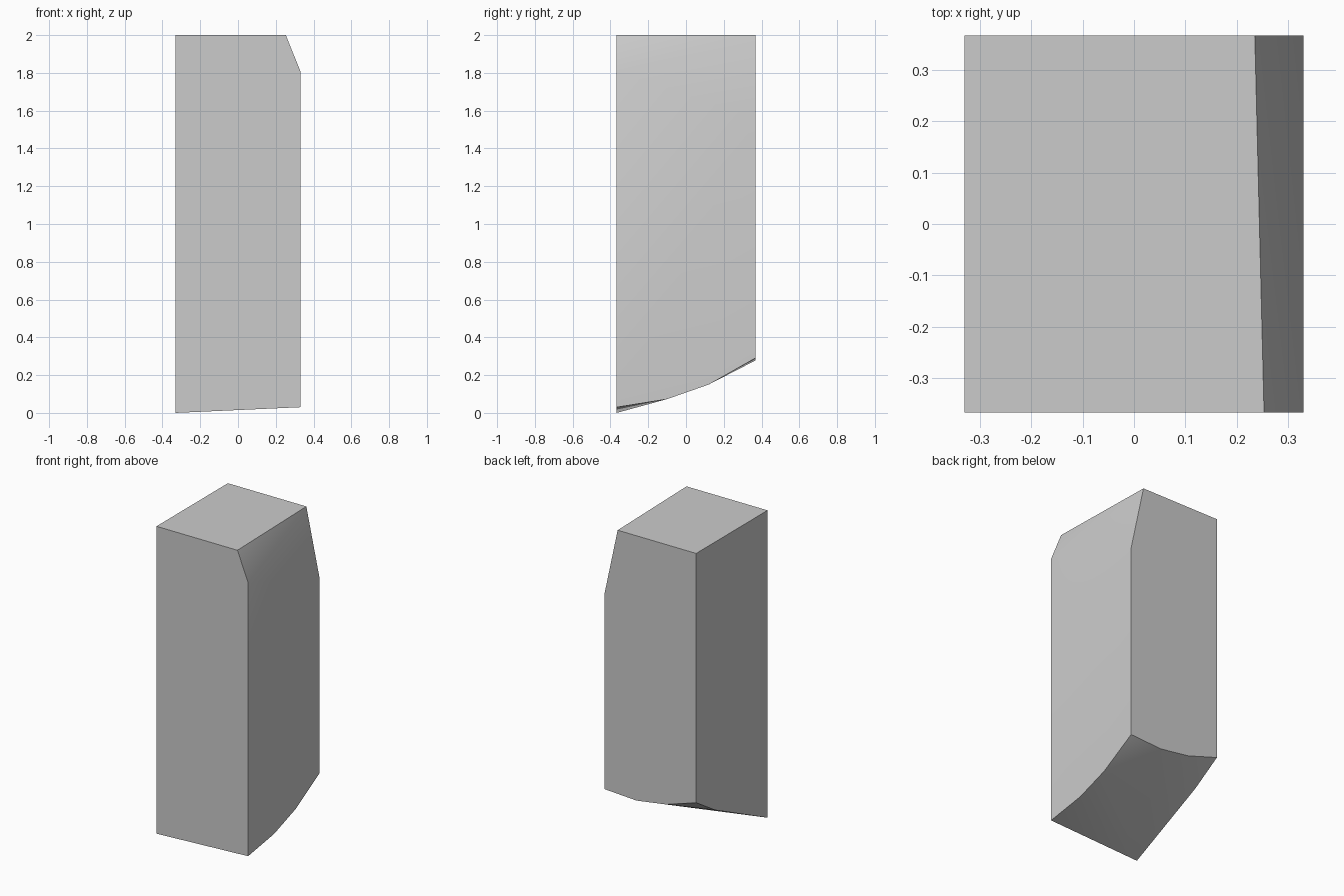
import bpy
import bmesh
import math

cube = bpy.data.objects.get("Cube")
if cube:
    bpy.data.objects.remove(cube, do_unlink=True)

half_width, half_depth, height = 0.33, 0.367, 2.0
left, right = -half_width, half_width
front, back = -half_depth, half_depth

# Flat top, narrowed by the slanted cut on the right
top = [(left, front, height), (left, back, height),
       (0.253, front, height), (0.235, back, height)]

# Lower line of the slanted cut, dropping towards the back
cut = [(right, front, 1.81), (right, back, 1.56)]

# Underside rim: each side is a short outline that rises towards the back
right_rim = [(right, y, z) for y, z in
             ((front, 0.03), (-0.1, 0.073), (0.12, 0.15), (back, 0.29))]
back_rim = [(x, back, z) for x, z in ((0.1, 0.277), (-0.11, 0.308))]
left_rim = [(left, y, z) for y, z in
            ((front, 0.0), (0.17, 0.255), (back, 0.378))]

# Wrap the outlines into one faceted solid
bm = bmesh.new()
for point in top + cut + right_rim + back_rim + left_rim:
    bm.verts.new(point)
bmesh.ops.convex_hull(bm, input=bm.verts[:])
loose = [v for v in bm.verts if not v.link_faces]
bmesh.ops.delete(bm, geom=loose, context='VERTS')

# Merge the triangles of each flat side
bmesh.ops.dissolve_limit(bm, angle_limit=math.radians(0.3),
                         verts=bm.verts[:], edges=bm.edges[:])
bmesh.ops.recalc_face_normals(bm, faces=bm.faces[:])

mesh = bpy.data.meshes.new("stone_block")
bm.to_mesh(mesh)
bm.free()
block = bpy.data.objects.new("stone_block", mesh)
bpy.context.collection.objects.link(block)

# Plain grey stone
grey = (0.6, 0.6, 0.6, 1.0)
stone = bpy.data.materials.new("grey_stone")
stone.use_nodes = True
stone.diffuse_color = grey
for node in stone.node_tree.nodes:
    if node.type == 'BSDF_PRINCIPLED':
        node.inputs["Base Color"].default_value = grey
mesh.materials.append(stone)

# Soft shading across the cut and underside, sharp outer edges
bpy.ops.object.select_all(action='DESELECT')
block.select_set(True)
bpy.context.view_layer.objects.active = block
bpy.ops.object.shade_smooth_by_angle(angle=math.radians(30))
